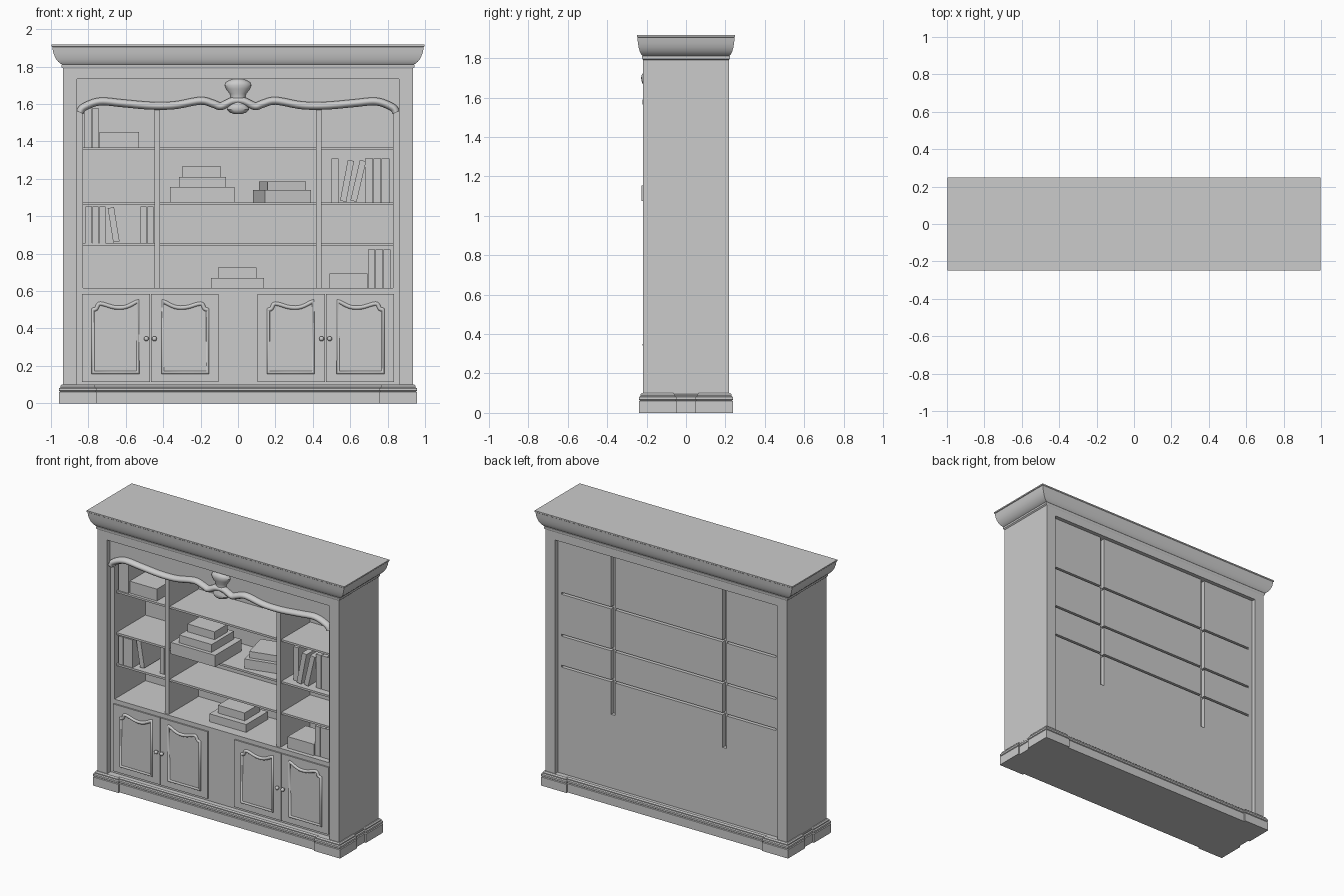
import bpy, bmesh
from math import cos, sin, pi, radians
from mathutils import Matrix, Vector

if "Cube" in bpy.data.objects:
    bpy.data.objects.remove(bpy.data.objects["Cube"])


def make(name, bm, smooth=False):
    bmesh.ops.recalc_face_normals(bm, faces=bm.faces)
    me = bpy.data.meshes.new(name)
    bm.to_mesh(me)
    bm.free()
    ob = bpy.data.objects.new(name, me)
    bpy.context.collection.objects.link(ob)
    if smooth:
        bpy.ops.object.select_all(action='DESELECT')
        bpy.context.view_layer.objects.active = ob
        ob.select_set(True)
        bpy.ops.object.shade_smooth_by_angle(angle=radians(35))
    return ob


def box(name, x, y, z, lean=0.0, turn=0.0):
    """Box from (min, max) ranges, optionally leaned sideways or turned."""
    bm = bmesh.new()
    bmesh.ops.create_cube(bm, size=1, matrix=Matrix.Diagonal(
        (x[1] - x[0], y[1] - y[0], z[1] - z[0], 1)))
    ob = make(name, bm)
    ob.location = [(r[0] + r[1]) / 2 for r in (x, y, z)]
    ob.rotation_euler = (0, lean, turn)
    return ob


def loft(name, rings, smooth=False):
    """Skin a stack of closed rings and cap both ends."""
    bm = bmesh.new()
    rows = [[bm.verts.new(p) for p in r] for r in rings]
    n = len(rows[0])
    for a, b in zip(rows, rows[1:]):
        for i in range(n):
            bm.faces.new((a[i], a[(i + 1) % n], b[(i + 1) % n], b[i]))
    bm.faces.new(rows[0])
    bm.faces.new(rows[-1])
    return make(name, bm, smooth)


def rect(cx, cy, hx, hy, z):
    return [(cx + sx * hx, cy + sy * hy, z) for sx, sy in ((-1, -1), (1, -1), (1, 1), (-1, 1))]


def spline(pts, steps=6):
    """Catmull-Rom samples through 2D points."""
    p = [Vector(q) for q in [pts[0]] + pts + [pts[-1]]]
    out = []
    for a, b, c, d in zip(p, p[1:], p[2:], p[3:]):
        for k in range(steps):
            t = k / steps
            out.append(0.5 * (2 * b + (c - a) * t + (2 * a - 5 * b + 4 * c - d) * t * t
                              + (3 * b - a - 3 * c + d) * t ** 3))
    return out + [p[-1]]


def bead(name, pts, y, radius, squash, cyclic):
    """Rounded moulding swept along an xz path."""
    cu = bpy.data.curves.new(name, 'CURVE')
    cu.dimensions = '3D'
    cu.bevel_depth, cu.bevel_resolution = radius, 3
    cu.use_fill_caps = True
    s = cu.splines.new('POLY')
    s.points.add(len(pts) - 1)
    for sp, q in zip(s.points, pts):
        sp.co = (q[0], 0, q[1], 1)
    s.use_cyclic_u = cyclic
    ob = bpy.data.objects.new(name, cu)
    bpy.context.collection.objects.link(ob)
    ob.location.y, ob.scale.y = y, squash
    bpy.ops.object.select_all(action='DESELECT')
    bpy.context.view_layer.objects.active = ob
    ob.select_set(True)
    bpy.ops.object.convert(target='MESH')
    return ob


# Plinth core and four corner feet, with the same moulded top edge
steps = [(0, 0), (0, .06), (-.005, .064), (0, .068), (0, .08), (-.007, .085), (-.007, .092), (-.014, .1)]
loft("plinth", [rect(0, 0, .945 + e, .227 + e, z) for e, z in steps])
for sx in (-1, 1):
    for sy in (-1, 1):
        loft("corner_foot", [rect(sx * .857, sy * .144, .1 + e, .095 + e, z) for e, z in steps])

# Crown moulding
crown = [(0, 1.79), (.13, 1.797), (.13, 1.81), (.07, 1.812), (.2, 1.815), (.4, 1.825), (.58, 1.838),
         (.72, 1.855), (.84, 1.876), (.91, 1.9), (.93, 1.906), (1, 1.908), (1, 1.917)]
loft("crown", [rect(0, 0, .935 + .063 * t, .218 + .031 * t, z) for t, z in crown], True)

# Carcass
box("top_rail", (-.87, .87), (-.218, .218), (1.735, 1.8))
for s in (-1, 1):
    box("side_post", sorted((s * .86, s * .935)), (-.218, .218), (.09, 1.8))
    box("inner_side", sorted((s * .83, s * .86)), (-.18, .19), (.1, 1.735))
    box("divider", sorted((s * .417, s * .447)), (-.17, .16), (.61, 1.735))
box("cabinet", (-.86, .86), (-.18, .19), (.095, .615))

# Shelves, and back panels that leave slots behind shelves and dividers
bays = [(-.86, -.447), (-.417, .417), (.447, .86)]
shelf_z = [.85, 1.067, 1.36]
levels = [.615] + shelf_z + [1.742]
for bay in bays:
    for z in shelf_z:
        box("shelf", bay, (-.16, .16), (z - .007, z + .007))
    for lo, hi in zip(levels, levels[1:]):
        box("back_panel", bay, (.16, .19), (lo + (.007 if lo > .62 else 0), hi - .007))

# Scalloped valance with its bead
half = [(-.845, 1.555), (-.825, 1.582), (-.74, 1.613), (-.62, 1.604), (-.47, 1.591), (-.34, 1.593),
        (-.2, 1.617), (-.13, 1.6), (-.09, 1.588), (-.03, 1.615)]
edge = spline(half + [(-x, z) for x, z in reversed(half)])
outline = [(-.86, 1.735), (-.86, 1.55)] + [tuple(q) for q in edge] + [(.86, 1.55), (.86, 1.735)]
loft("valance", [[(x, y, z) for x, z in outline] for y in (-.185, -.16)])
bead("valance_bead", edge, -.185, .022, 1.5, False)

# Carved centre ornament
carve = [(1.547, .02), (1.555, .045), (1.57, .06), (1.585, .058), (1.605, .045), (1.63, .038), (1.655, .044),
         (1.68, .064), (1.7, .072), (1.715, .066), (1.728, .045), (1.737, .015)]
loft("ornament", [[(w * cos(a), -.18 - (.012 + .5 * w) * sin(a), z)
                   for a in [pi * k / 14 for k in range(15)]] for z, w in carve], True)

# Doors with shaped bead and knobs
shape = [(-.775, .5), (-.758, .506), (-.745, .53), (-.72, .53), (-.66, .513), (-.6, .515), (-.535, .547)]
panel = [(-.775, .165)] + [tuple(q) for q in spline(shape, 4)] + [(-.535, .165)]
for s in (-1, 1):
    for flip in (False, True):
        def px(x):
            return -s * (-.937 - x if flip else x)
        box("door", sorted((px(-.833), px(-.471))), (-.19, -.17), (.115, .585))
        bead("door_bead", [(px(x), z) for x, z in panel], -.19, .011, 1, True)
        bm = bmesh.new()
        bmesh.ops.create_uvsphere(bm, u_segments=16, v_segments=10, radius=.013)
        bmesh.ops.create_cone(bm, cap_ends=True, segments=12, radius1=.006, radius2=.006, depth=.03,
                              matrix=Matrix.Translation((0, .012, 0)) @ Matrix.Rotation(pi / 2, 4, 'X'))
        make("knob", bm, True).location = (px(-.49), -.207, .345)

# Upright books: x start, x end, count, base, height, front
for x0, x1, n, z, h, y in [(-.82, -.74, 2, 1.367, .21, -.15), (-.815, -.705, 3, .857, .195, -.155),
                           (-.52, -.45, 2, .857, .195, -.12), (.5, .54, 1, 1.074, .235, -.1),
                           (.68, .812, 3, 1.074, .235, -.11), (.695, .818, 3, .615, .207, -.14)]:
    w = (x1 - x0) / n
    for i in range(n):
        box("upright_book", (x0 + i * w, x0 + (i + 1) * w - .003), (y, y + .2), (z, z + h))

# Leaning books
for x, z, h, lean in [(-.665, .862, .185, -.16), (.583, 1.078, .222, .19), (.643, 1.078, .222, .23)]:
    box("leaning_book", (x - .017, x + .017), (-.13, .07), (z, z + h), lean=lean)

# Stacked books and boxes: x, y, z ranges
for x, y, z in [((-.364, -.02), (-.225, .07), (1.074, 1.155)), ((-.316, -.064), (-.2, .045), (1.155, 1.21)),
                ((-.3, -.09), (-.13, .01), (1.21, 1.265)),
                ((-.144, .14), (-.11, .13), (.615, .67)), ((-.107, .1), (-.07, .1), (.67, .725)),
                ((-.74, -.53), (-.14, .06), (1.367, 1.41)), ((-.74, -.53), (-.14, .06), (1.41, 1.45)),
                ((.49, .692), (-.15, .05), (.615, .658)), ((.49, .692), (-.15, .05), (.658, .695))]:
    box("stacked_book", x, y, z)
box("turned_book", (.109, .361), (-.108, .162), (1.074, 1.14), turn=.24)
box("turned_book_top", (.132, .342), (-.08, .12), (1.14, 1.185), turn=.24)
